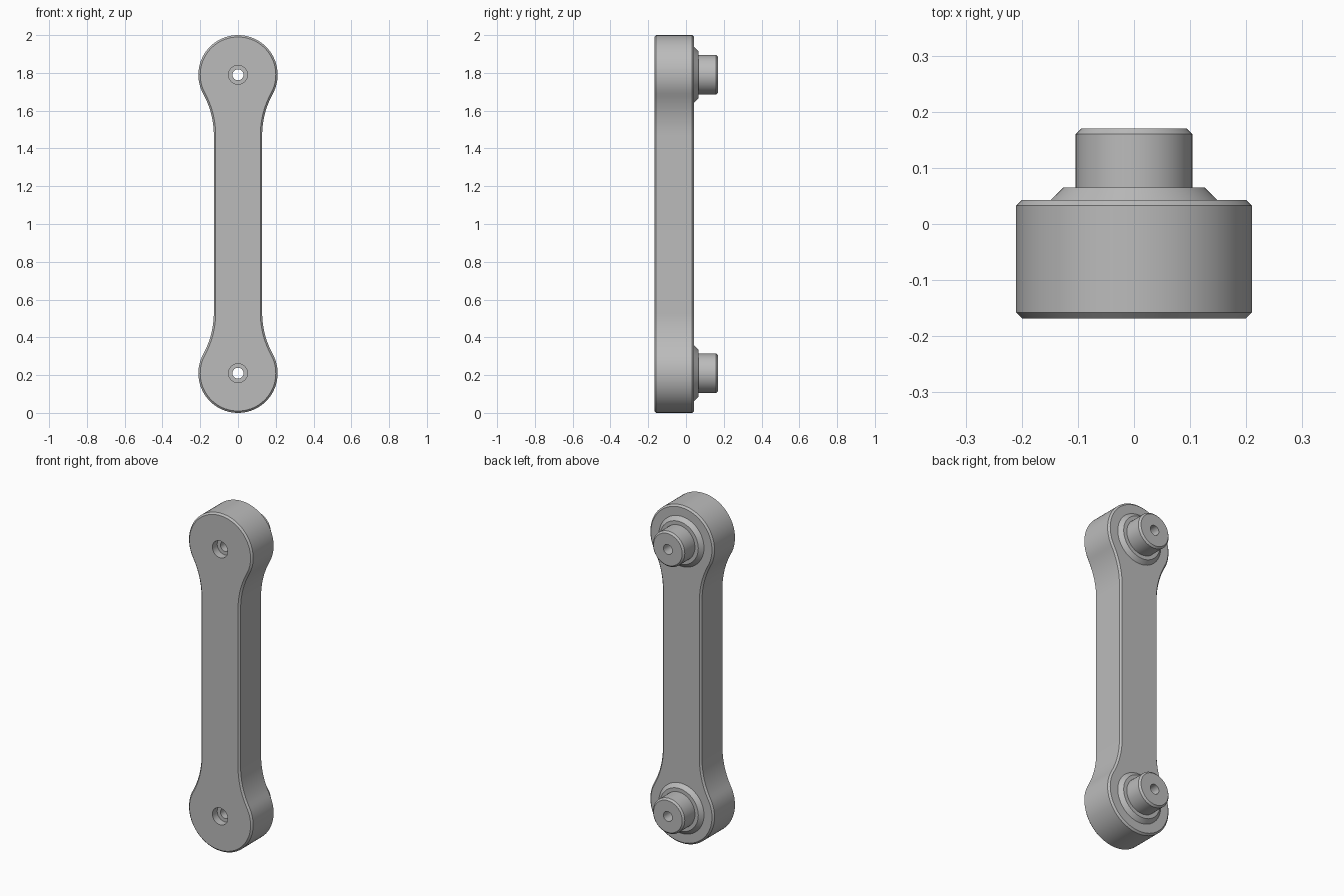
import bpy, bmesh
from math import sin, cos, pi, atan2, sqrt

if "Cube" in bpy.data.objects:
    bpy.data.objects.remove(bpy.data.objects["Cube"], do_unlink=True)

grey = bpy.data.materials.new("plain grey")
grey.use_nodes = True
COLOUR = (0.5, 0.5, 0.5, 1)
grey.diffuse_color = COLOUR
grey.node_tree.nodes["Principled BSDF"].inputs["Base Color"].default_value = COLOUR

END_Z = (0.21, 1.79)
RADIUS, HALF_WIDTH, NECK = 0.21, 0.128, 0.32
HOLE, BORE, CHAMFER = 0.029, 0.05, 0.01
FRONT, BACK, TIP = -0.168, 0.043, 0.17
# fillet radius that is tangent to both the round end and the straight shank
FILLET = (HALF_WIDTH**2 + NECK**2 - RADIUS**2) / (2 * (RADIUS - HALF_WIDTH))


def make_object(name, bm):
    bmesh.ops.recalc_face_normals(bm, faces=bm.faces[:])
    mesh = bpy.data.meshes.new(name)
    bm.to_mesh(mesh)
    bm.free()
    mesh.materials.append(grey)
    obj = bpy.data.objects.new(name, mesh)
    bpy.context.collection.objects.link(obj)
    return obj


def smooth(obj):
    bpy.ops.object.select_all(action="DESELECT")
    obj.select_set(True)
    bpy.context.view_layer.objects.active = obj
    bpy.ops.object.shade_smooth_by_angle(angle=pi / 6)


def loft(bm, rings, capped):
    loops = [[bm.verts.new(p) for p in ring] for ring in rings]
    n = len(loops[0])
    for a, b in zip(loops, loops[1:]):
        for i in range(n):
            j = (i + 1) % n
            bm.faces.new((a[i], a[j], b[j], b[i]))
    if capped:
        bm.faces.new(loops[0])
        bm.faces.new(loops[-1])


def circle_rings(profile, z, n=48):
    return [[(r * cos(2 * pi * i / n), y, z + r * sin(2 * pi * i / n))
             for i in range(n)] for r, y in profile]


def outline(inset, y):
    """Link outline: round ends joined by concave fillets to a straight shank."""
    r, w, f = RADIUS - inset, HALF_WIDTH - inset, FILLET + inset
    tangent = atan2(NECK, HALF_WIDTH + FILLET)
    quarter = [(r * cos(a), END_Z[0] + r * sin(a)) for a in
               (-pi / 2 + (tangent + pi / 2) * i / 24 for i in range(25))]
    quarter += [(w + f - f * cos(a), END_Z[0] + NECK - f * sin(a)) for a in
                (tangent * (1 - i / 12) for i in range(1, 13))]
    right = quarter + [(x, 2 - z) for x, z in reversed(quarter)]
    left = [(-x, z) for x, z in reversed(right[1:-1])]
    return [(x, y, z) for x, z in right + left]


# link body with chamfered rims
bm = bmesh.new()
loft(bm, [outline(CHAMFER, FRONT), outline(0, FRONT + CHAMFER),
          outline(0, BACK - CHAMFER), outline(CHAMFER, BACK)], True)
body = make_object("link_body", bm)

# counterbored through holes
bm = bmesh.new()
step = FRONT + 0.045
for z in END_Z:
    loft(bm, circle_rings([(BORE, FRONT - 0.1), (BORE, step),
                           (HOLE, step), (HOLE, BACK + 0.1)], z), True)
cutter = make_object("hole_cutter", bm)
cutter.hide_render = True
cut = body.modifiers.new("holes", "BOOLEAN")
cut.operation = "DIFFERENCE"
cut.solver = "EXACT"
cut.object = cutter
bpy.context.view_layer.objects.active = body
bpy.ops.object.modifier_apply(modifier=cut.name)
bpy.data.objects.remove(cutter, do_unlink=True)
smooth(body)

# hollow pins with sloped collars on the back
PIN = 0.104
profile = [(0.148, BACK), (0.126, 0.065), (PIN, 0.065), (PIN, TIP - CHAMFER),
           (PIN - CHAMFER, TIP), (HOLE, TIP), (HOLE, BACK)]
for name, z in zip(("lower_pin", "upper_pin"), END_Z):
    bm = bmesh.new()
    loft(bm, circle_rings(profile, z), False)
    smooth(make_object(name, bm))
